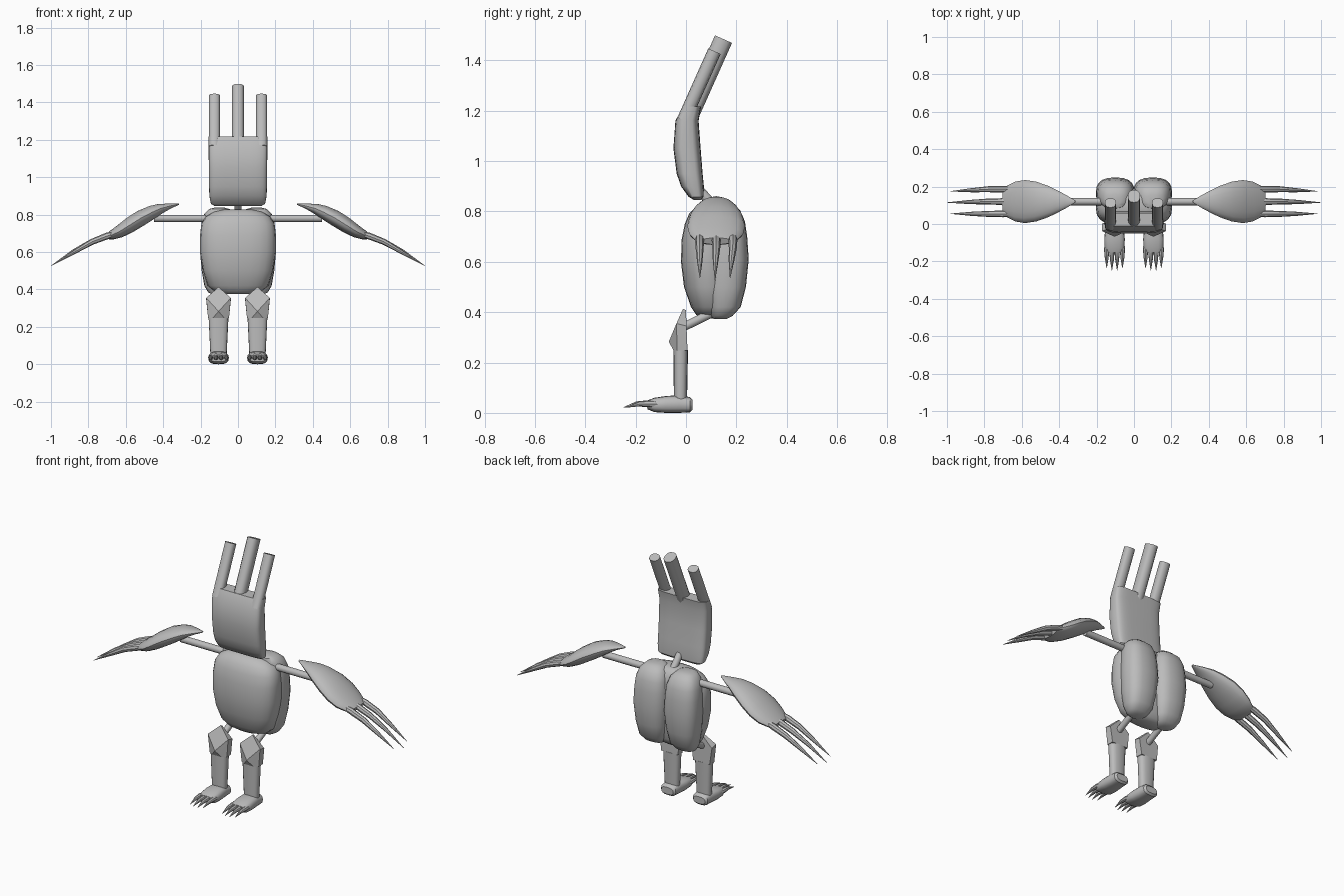
import bpy, bmesh, math
from mathutils import Vector as V

if "Cube" in bpy.data.objects:
    bpy.data.objects.remove(bpy.data.objects["Cube"])

grey = bpy.data.materials.new("plain grey")
grey.diffuse_color = (0.5, 0.5, 0.5, 1)
grey.use_nodes = True
grey.node_tree.nodes["Principled BSDF"].inputs["Base Color"].default_value = grey.diffuse_color


def finish(name, bm, angle=38):
    bmesh.ops.recalc_face_normals(bm, faces=bm.faces)
    me = bpy.data.meshes.new(name)
    bm.to_mesh(me)
    bm.free()
    me.materials.append(grey)
    me.shade_smooth()
    me.set_sharp_from_angle(angle=math.radians(angle))
    ob = bpy.data.objects.new(name, me)
    bpy.context.collection.objects.link(ob)
    return ob


def loft(name, rings, n=16, power=2.0, side=1, angle=38):
    """Skin superellipse rings given as (centre, half axis, half axis)."""
    bm = bmesh.new()
    loops = []
    for c, u, v in rings:
        loop = []
        for i in range(n):
            a = 2 * math.pi * i / n
            ca, sa = math.cos(a), math.sin(a)
            p = V(c) + V(u) * math.copysign(abs(ca) ** (2 / power), ca) \
                + V(v) * math.copysign(abs(sa) ** (2 / power), sa)
            loop.append(bm.verts.new((p.x * side, p.y, p.z)))
        loops.append(loop)
    for a, b in zip(loops, loops[1:]):
        for i in range(n):
            j = (i + 1) % n
            bm.faces.new((a[i], a[j], b[j], b[i]))
    bm.faces.new(loops[0])
    bm.faces.new(loops[-1])
    return finish(name, bm, angle)


def tube(name, pts, radii, n=10, side=1):
    """Round rod or claw along a path of points."""
    pts = [V(p) for p in pts]
    rings = []
    for i, (p, r) in enumerate(zip(pts, radii)):
        d = (pts[min(i + 1, len(pts) - 1)] - pts[max(i - 1, 0)]).normalized()
        ref = V((0, 0, 1)) if abs(d.z) < 0.8 else V((1, 0, 0))
        u = d.cross(ref).normalized()
        rings.append((p, u * r, d.cross(u) * r))
    return loft(name, rings, n, side=side)


def upright(x, rows):
    """Horizontal rings from (z, half width, front y, back y)."""
    return [((x, (f + b) / 2, z), (w, 0, 0), (0, (b - f) / 2, 0)) for z, w, f, b in rows]


# torso
loft("torso", upright(0, [
    (.375, .07, .06, .14), (.39, .125, .04, .16), (.42, .162, .02, .175),
    (.5, .187, -.008, .185), (.6, .204, -.02, .19), (.69, .203, -.017, .19),
    (.75, .196, -.005, .185), (.79, .172, .012, .175), (.815, .13, .035, .16),
    (.828, .07, .06, .14)]), n=24, power=2.5)

# head shield
loft("head", upright(0, [
    (.846, .125, .03, .06), (.858, .145, .01, .07), (.9, .153, -.02, .071),
    (.95, .155, -.037, .066), (1.05, .156, -.05, .058), (1.16, .157, -.042, .05),
    (1.217, .157, -.012, .06)]), n=32, power=4)

# neck
tube("neck", [(0, .14, .79), (0, .02, .92)], [.02, .02])

# crest prongs leaning backwards
lean = V((0, .408, .913))
front = V((0, -.913, .408))
for name, x, top, w, t, length in (
        ("middle_prong", 0, (.149, 1.484), .033, .037, .36),
        ("left_prong", .126, (.113, 1.436), .030, .027, .30),
        ("right_prong", -.126, (.113, 1.436), .030, .027, .30)):
    end = V((x, *top))
    loft(name, [(end - lean * length, (w, 0, 0), front * t), (end, (w, 0, 0), front * t)],
         n=12, power=2.4)

for side, tag in ((1, "left"), (-1, "right")):
    # back shell half
    loft(tag + "_back_shell", upright(.1, [
        (.372, .035, .11, .16), (.385, .06, .10, .185), (.42, .08, .09, .217),
        (.5, .094, .08, .238), (.61, .104, .08, .249), (.7, .101, .08, .243),
        (.76, .095, .08, .234), (.805, .08, .08, .215), (.83, .055, .085, .185),
        (.838, .025, .1, .16)]), n=20, power=2.6, side=side)

    # arm rod
    tube(tag + "_arm", [(.12, .12, .78), (.45, .12, .78)], [.02, .02], side=side)

    # paddle shaped hand, sloping down and out
    axis, normal = V((.911, 0, -.412)), V((.412, 0, .911))
    rings = []
    for s, w, up, down in ((0, .006, .004, -.004), (.05, .036, .025, -.004),
                           (.1, .062, .046, -.009), (.15, .084, .056, -.018),
                           (.22, .106, .058, -.028), (.29, .115, .047, -.036),
                           (.35, .107, .032, -.037), (.4, .085, .021, -.028),
                           (.422, .064, .013, -.016)):
        c = V((.315, .12, .857)) + axis * s + normal * (up + down) / 2
        rings.append((c, (0, w, 0), normal * (up - down) / 2))
    loft(tag + "_hand", rings, n=18, side=side)

    # finger claws
    for k in (-1, 0, 1):
        reach = 0 if k == 0 else -.02
        base, tip = .12 + .066 * k, .115 + .06 * k
        tube(f"{tag}_finger_claw_{k + 2}",
             [(.65, base, .70), (.70, base, .686), (.78, base, .655),
              (.88 + reach / 2, (base + tip) / 2, .603), (1.0 + reach, tip, .526 - reach / 2)],
             [.014, .018, .016, .011, .001], n=8, side=side)

    # thigh rod
    tube(tag + "_thigh", [(.104, -.02, .336), (.104, .12, .405)], [.018, .018], side=side)

    # faceted knee with a diamond front
    bm = bmesh.new()
    for x, y, z in ((0, -.012, .413), (.066, -.038, .355), (-.066, -.038, .355),
                    (0, -.068, .283), (0, 0, .408), (.066, .002, .345), (-.066, .002, .345),
                    (.056, -.035, .248), (-.056, -.035, .248), (.03, -.05, .248),
                    (-.03, -.05, .248), (.054, .006, .248), (-.054, .006, .248)):
        bm.verts.new(((.104 + x) * side, y, z))
    bmesh.ops.convex_hull(bm, input=bm.verts)
    bmesh.ops.dissolve_limit(bm, angle_limit=.03, verts=bm.verts, edges=bm.edges)
    finish(tag + "_knee", bm, 10)

    # shin
    loft(tag + "_shin", upright(.104, [(.04, .043, -.048, .004), (.25, .053, -.05, .008)]),
         n=16, power=2.6, side=side)

    # foot
    loft(tag + "_foot", [((.104, y, (lo + hi) / 2), (w, 0, 0), (0, 0, (hi - lo) / 2))
                         for y, w, lo, hi in (
        (.026, .038, .012, .052), (.015, .048, .002, .063), (-.03, .05, 0, .07),
        (-.08, .055, 0, .067), (-.125, .053, .003, .06), (-.152, .042, .014, .05))],
         n=16, power=2.8, side=side)

    # toe claws
    for k in range(4):
        x = .104 + .028 * (k - 1.5)
        back = 0 if k in (1, 2) else .012
        tube(f"{tag}_toe_claw_{k + 1}",
             [(x, -.11, .034), (x, -.15 + back, .036), (x, -.195 + back, .036),
              (x, -.248 + back, .022)], [.012, .014, .010, .001], n=8, side=side)
